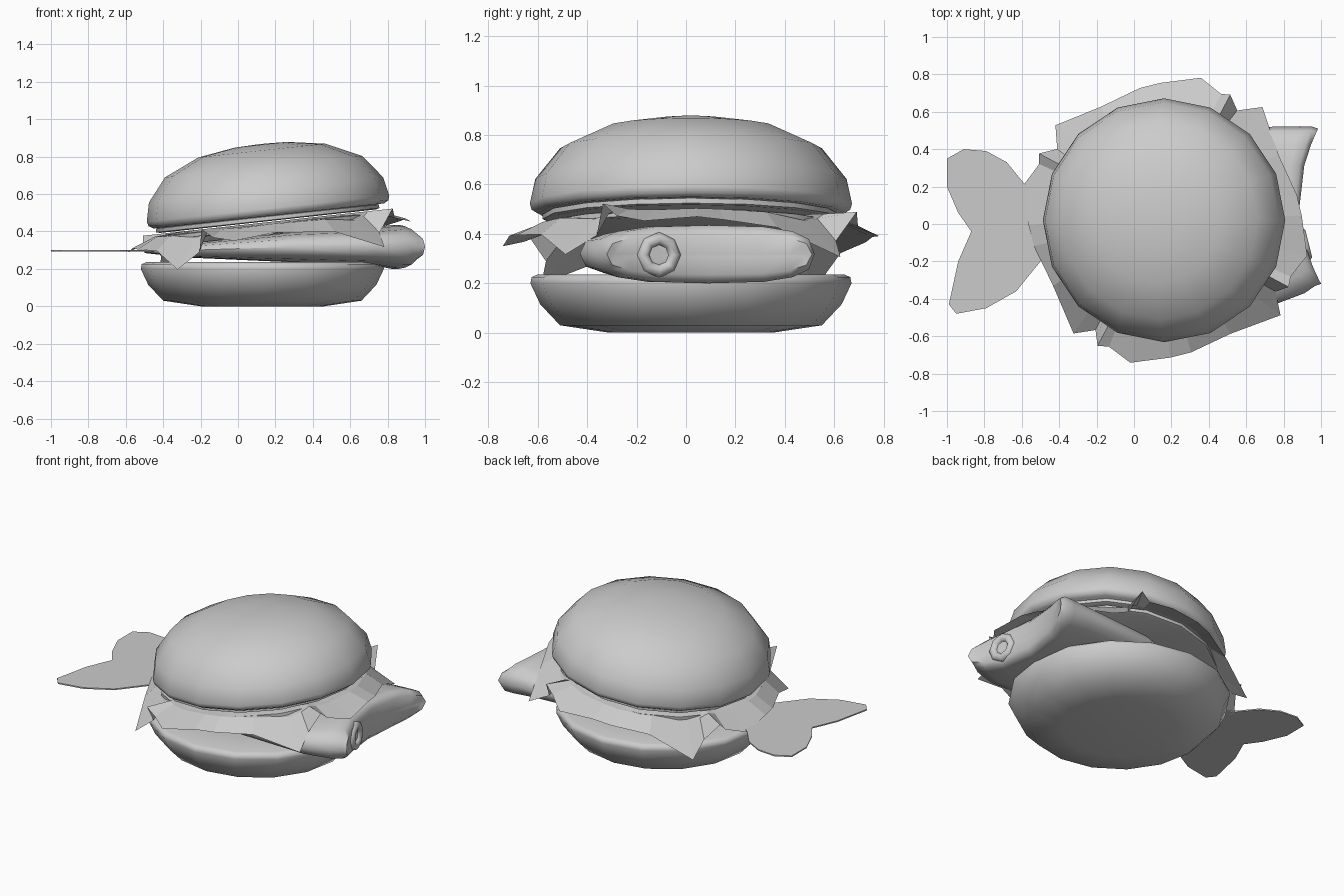
import bpy, bmesh, math
from mathutils import Matrix, Vector

cube = bpy.data.objects.get("Cube")
if cube:
    bpy.data.objects.remove(cube, do_unlink=True)

grey = bpy.data.materials.new("plain grey")
grey.use_nodes = True
grey.diffuse_color = (0.6, 0.6, 0.6, 1)
grey.node_tree.nodes["Principled BSDF"].inputs["Base Color"].default_value = (0.6, 0.6, 0.6, 1)

TILT = Matrix.Rotation(math.radians(-6.2), 4, 'Y')


def finish(name, bm, matrix=Matrix(), smooth=True):
    bmesh.ops.recalc_face_normals(bm, faces=bm.faces)
    mesh = bpy.data.meshes.new(name)
    bm.to_mesh(mesh)
    bm.free()
    mesh.transform(matrix)
    mesh.materials.append(grey)
    ob = bpy.data.objects.new(name, mesh)
    bpy.context.collection.objects.link(ob)
    if smooth:
        bpy.ops.object.select_all(action='DESELECT')
        ob.select_set(True)
        bpy.context.view_layer.objects.active = ob
        bpy.ops.object.shade_smooth_by_angle(angle=math.radians(60))
    return ob


def bridge(bm, rings):
    """Join successive closed rings of vertices with quads."""
    for a, b in zip(rings, rings[1:]):
        n = len(a)
        for i in range(n):
            j = (i + 1) % n
            bm.faces.new((a[i], a[j], b[j], b[i]))


def turned(name, profile, matrix, sides=16):
    """Closed round part from (radius, height) pairs."""
    bm = bmesh.new()
    rings = []
    for r, z in profile:
        rings.append([bm.verts.new((r * math.cos(math.tau * i / sides),
                                    r * math.sin(math.tau * i / sides), z))
                      for i in range(sides)])
    bridge(bm, rings)
    bm.faces.new(rings[0])
    bm.faces.new(rings[-1])
    return finish(name, bm, matrix)


# Buns and the two filling slices above and below the lettuce
turned("bottom_bun", [(0.33, 0), (0.53, 0.03), (0.61, 0.115), (0.65, 0.2),
                      (0.645, 0.225), (0.62, 0.236), (0.4, 0.236)],
       Matrix.Translation((0.13, 0.02, 0)))
turned("top_bun", [(0.4, 0), (0.62, 0), (0.645, 0.015), (0.652, 0.04), (0.63, 0.14),
                   (0.53, 0.265), (0.34, 0.352), (0.14, 0.383), (0.02, 0.387)],
       Matrix.Translation((0.165, 0.02, 0.483)) @ TILT)
slice_profile = [(0.58, 0), (0.6, 0.005), (0.6, 0.025), (0.58, 0.03)]
for name, height in (("upper_slice", 0.455), ("lower_slice", 0.41)):
    turned(name, slice_profile, Matrix.Translation((0.16, 0.02, height)) @ TILT)

# Lettuce: one ruffled quarter, repeated four times (angle, radius, height)
ruffle = [(0, 0.76, 0), (4, 0.74, -0.05), (14, 0.785, -0.08), (30, 0.735, -0.06),
          (39, 0.72, -0.07), (58, 0.7, -0.09), (78, 0.79, -0.2), (85, 0.7, -0.12)]
bm = bmesh.new()
inner, middle, outer = [], [], []
for quarter in range(4):
    for angle, r, z in ruffle:
        a = math.radians(62 + 90 * quarter + angle)
        for ring, radius, height in ((inner, 0.45, 0), (middle, 0.61, z * 0.2), (outer, r, z)):
            ring.append(bm.verts.new((radius * math.cos(a), radius * math.sin(a), height)))
bridge(bm, [inner, middle, outer])
bm.faces.new(inner)
finish("lettuce", bm, Matrix.Translation((0.16, 0.02, 0.45)) @ TILT, False)

# Fish body: sections along x (x, y range, z range, bend of the section towards its ends)
sections = [(-0.5, -0.1, 0.13, 0.285, 0.308, 0), (-0.3, -0.28, 0.31, 0.262, 0.335, 0),
            (0.3, -0.43, 0.5, 0.235, 0.4, 0), (0.72, -0.43, 0.52, 0.22, 0.42, 0.02),
            (0.82, -0.37, 0.52, 0.2, 0.435, 0.07), (0.86, -0.33, 0.52, 0.2, 0.435, 0.1),
            (0.885, -0.32, 0.51, 0.235, 0.4, 0.11), (0.88, -0.31, 0.5, 0.31, 0.32, 0.11)]


def spread(v):
    return math.copysign(abs(v) ** 0.68, v) if abs(v) > 1e-6 else 0


n = 16
bm = bmesh.new()
rings = []
for x, y0, y1, z0, z1, bend in sections:
    ring = []
    for i in range(n):
        a = math.tau * i / n
        y = (y0 + y1) / 2 + (y1 - y0) / 2 * spread(math.cos(a))
        z = (z0 + z1) / 2 + (z1 - z0) / 2 * spread(math.sin(a))
        ring.append(bm.verts.new((x + bend * ((y - 0.11) / 0.42) ** 2, y, z)))
    rings.append(ring)
bridge(bm, rings)
bm.faces.new(rings[0])
for i in range(n // 2):
    quad = [rings[-1][k % n] for k in (i, i + 1, n - i - 1, n - i)]
    bm.faces.new(list(dict.fromkeys(quad)))
finish("fish_body", bm)

# Flat tail fin
outline = [(-0.4, -0.1), (-0.5, -0.2), (-0.63, -0.36), (-0.79, -0.45), (-0.95, -0.48),
           (-0.99, -0.43), (-0.94, -0.2), (-0.87, -0.04), (-0.94, 0.06), (-1, 0.2),
           (-1, 0.35), (-0.91, 0.4), (-0.79, 0.39), (-0.68, 0.33), (-0.59, 0.22), (-0.45, 0.12)]
bm = bmesh.new()
face = bm.faces.new([bm.verts.new((x, y, 0.292)) for x, y in outline])
top = bmesh.ops.extrude_face_region(bm, geom=[face])["geom"]
bmesh.ops.translate(bm, vec=(0, 0, 0.008),
                    verts=[v for v in top if isinstance(v, bmesh.types.BMVert)])
finish("tail_fin", bm, smooth=False)

# Eye: octagonal ring around a small disc
facing = Vector((1, 0.25, 0)).to_track_quat('Z', 'Y').to_matrix().to_4x4()
turned("eye", [(0.09, -0.03), (0.092, 0.005), (0.075, 0.022), (0.055, 0.022),
               (0.043, 0.008), (0.04, 0)],
       Matrix.Translation((0.913, -0.11, 0.315)) @ facing, 8)
